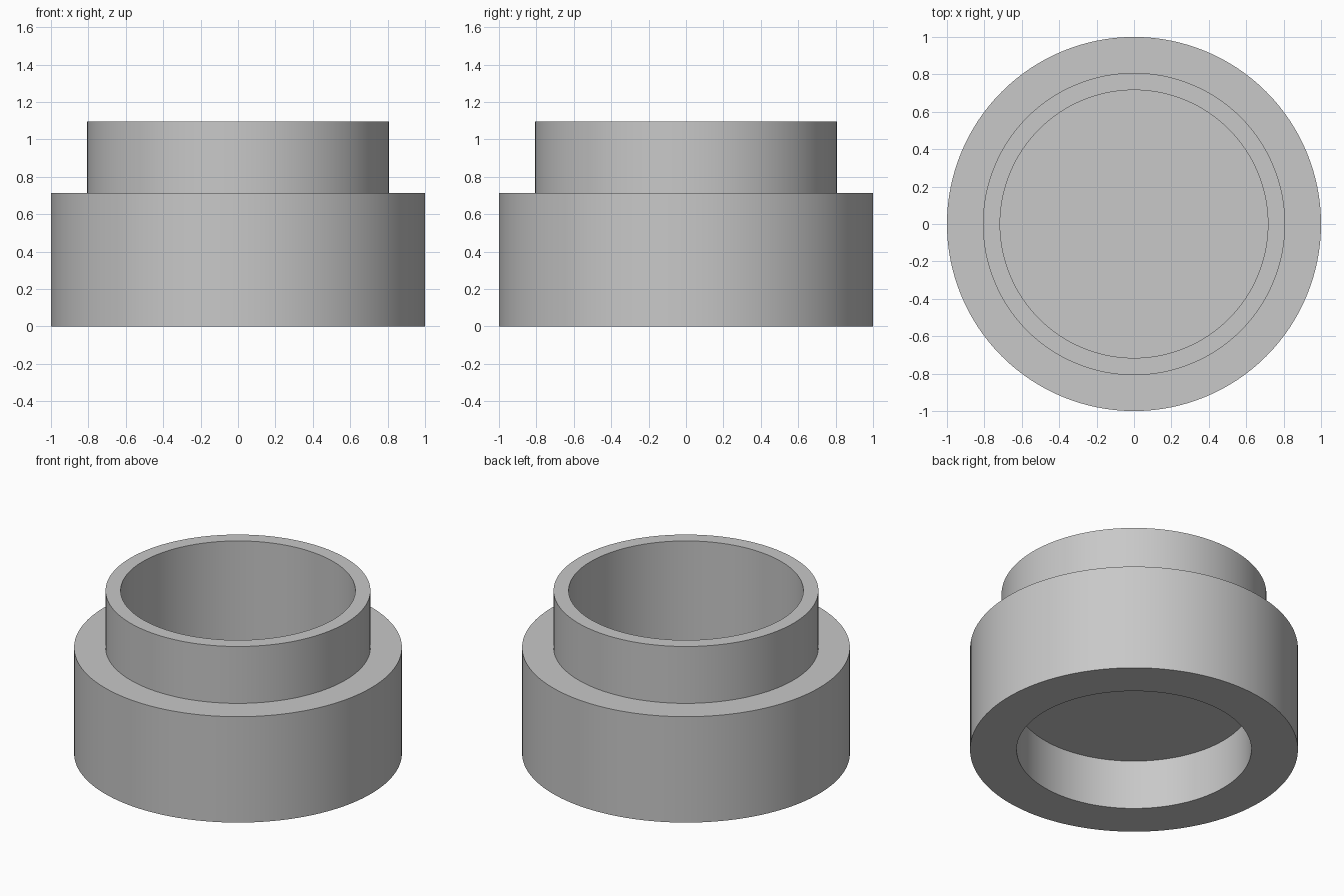
import bpy, bmesh, math

cube = bpy.data.objects.get("Cube")
if cube:
    bpy.data.objects.remove(cube, do_unlink=True)

SEGMENTS = 128
BASE_R, NECK_R, BORE_R = 1.0, 0.808, 0.716
SHOULDER_Z, TOP_Z = 0.713, 1.096
WEB_BOTTOM, WEB_TOP = 0.333, 0.383

# Plain grey material
grey = bpy.data.materials.new("light_grey")
grey.use_nodes = True
colour = (0.58, 0.58, 0.58, 1)
grey.diffuse_color = colour
grey.node_tree.nodes["Principled BSDF"].inputs["Base Color"].default_value = colour


def lathe(name, profile, material):
    """Revolve a radius/height profile around the z axis."""
    bm = bmesh.new()
    verts = [bm.verts.new((r, 0, z)) for r, z in profile]
    edges = [bm.edges.new(pair) for pair in zip(verts, verts[1:])]
    bmesh.ops.spin(bm, geom=verts + edges, cent=(0, 0, 0), axis=(0, 0, 1),
                   angle=math.tau, steps=SEGMENTS, use_duplicate=False)
    bmesh.ops.remove_doubles(bm, verts=bm.verts, dist=1e-4)
    bmesh.ops.recalc_face_normals(bm, faces=bm.faces)
    mesh = bpy.data.meshes.new(name)
    bm.to_mesh(mesh)
    bm.free()
    mesh.materials.append(material)
    obj = bpy.data.objects.new(name, mesh)
    bpy.context.collection.objects.link(obj)
    bpy.ops.object.select_all(action="DESELECT")
    obj.select_set(True)
    bpy.context.view_layer.objects.active = obj
    bpy.ops.object.shade_smooth_by_angle(angle=math.radians(30))
    return obj


# Stepped collar, recessed from both ends with a solid web between
lathe("stepped_collar", [
    (0, WEB_BOTTOM), (BORE_R, WEB_BOTTOM), (BORE_R, 0), (BASE_R, 0),
    (BASE_R, SHOULDER_Z), (NECK_R, SHOULDER_Z), (NECK_R, TOP_Z),
    (BORE_R, TOP_Z), (BORE_R, WEB_TOP), (0, WEB_TOP),
], grey)
